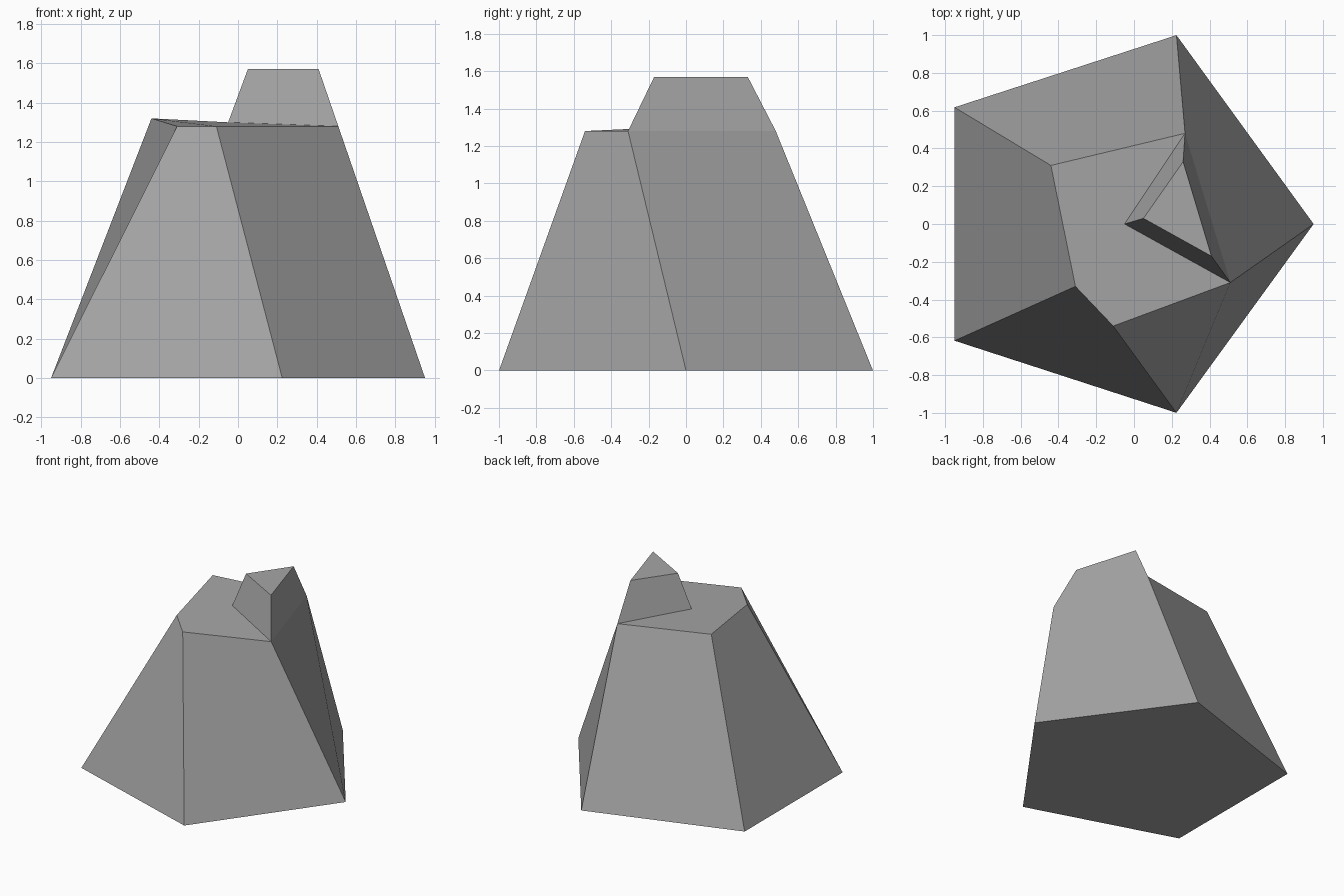
import bpy
import bmesh
import math

if "Cube" in bpy.data.objects:
    bpy.data.objects.remove(bpy.data.objects["Cube"], do_unlink=True)

# Stone material
stone = bpy.data.materials.new("stone_grey")
stone.use_nodes = True
grey = (0.38, 0.38, 0.38, 1.0)
stone.diffuse_color = grey
stone.node_tree.nodes["Principled BSDF"].inputs["Base Color"].default_value = grey

bm = bmesh.new()


def ring(points):
    return [bm.verts.new(p) for p in points]


def bridge(lower, upper):
    """Join two matching rings with one flat side per edge."""
    n = len(lower)
    for i in range(n):
        j = (i + 1) % n
        bm.faces.new((lower[i], lower[j], upper[j], upper[i]))


# Regular pentagon footing
radius, centre_x = 1.051, -0.10
angles = [math.tau * i / 5 for i in range(5)]
base = ring([(centre_x + radius * math.cos(a), radius * math.sin(a), 0) for a in angles])

# Uneven shoulder, one corner above each footing corner
shoulder = ring([(0.51, -0.31, 1.28), (0.27, 0.48, 1.28), (-0.44, 0.31, 1.32),
                 (-0.31, -0.33, 1.28), (-0.11, -0.54, 1.28)])
bridge(base, shoulder)
bm.faces.new(base[::-1])

# Ledge around the inner corner of the peak
inner = bm.verts.new((-0.05, 0.0, 1.30))
bm.faces.new([shoulder[0], inner] + shoulder[1:])

# Three-sided peak rising from the edge of the shoulder
peak = ring([(0.41, -0.17, 1.57), (0.26, 0.33, 1.57), (0.05, 0.03, 1.57)])
bridge([shoulder[0], shoulder[1], inner], peak)
bm.faces.new(peak)

mesh = bpy.data.meshes.new("rock")
bm.to_mesh(mesh)
bm.free()
mesh.materials.append(stone)
rock = bpy.data.objects.new("rock", mesh)
bpy.context.collection.objects.link(rock)
